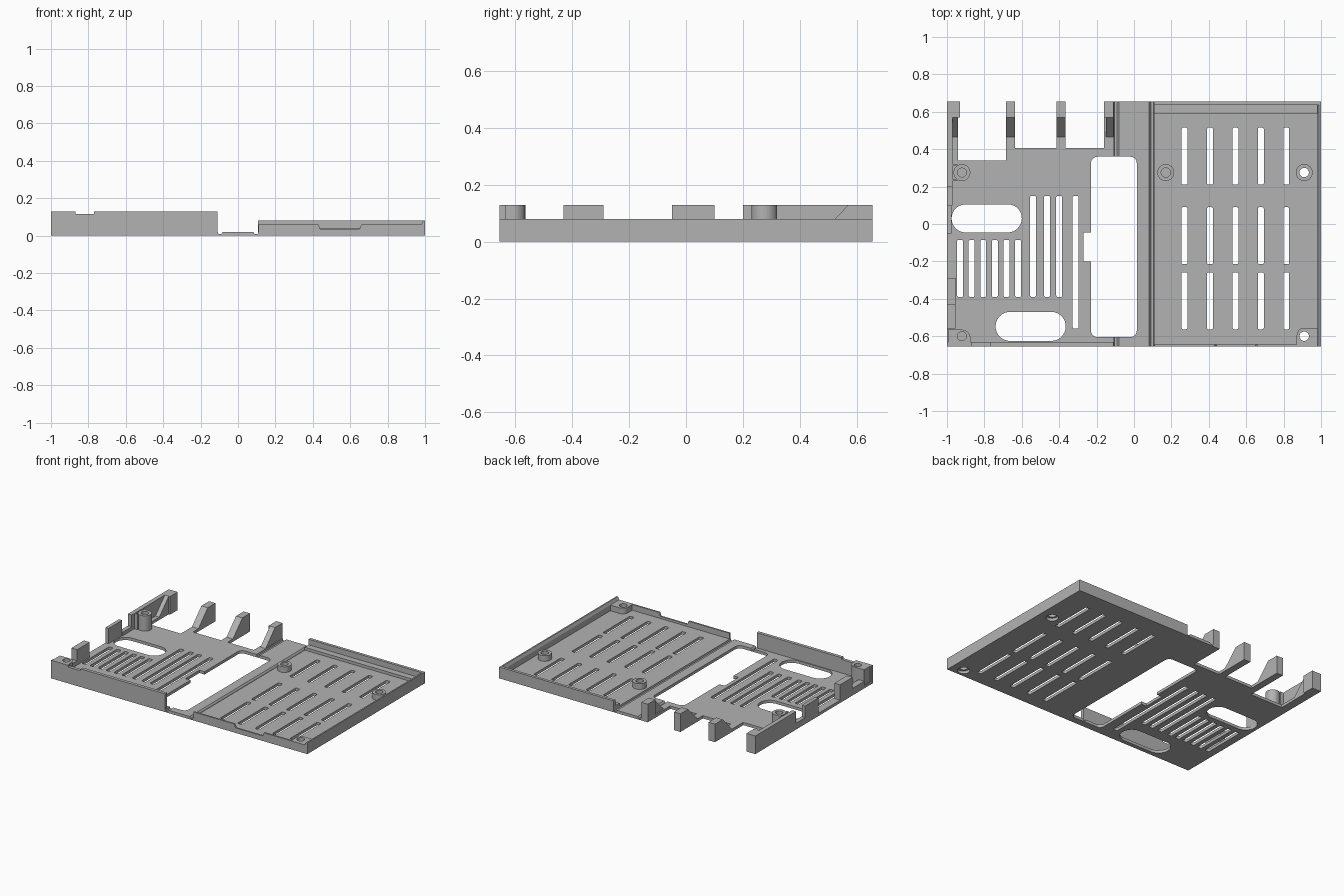
import bpy, bmesh
from math import cos, sin, pi

cube = bpy.data.objects.get("Cube")
if cube:
    bpy.data.objects.remove(cube, do_unlink=True)

grey = bpy.data.materials.new("plain grey")
grey.use_nodes = True
grey.diffuse_color = (0.45, 0.45, 0.45, 1)
grey.node_tree.nodes["Principled BSDF"].inputs["Base Color"].default_value = grey.diffuse_color

FLOOR, TOP, LID = 0.02, 0.128, 0.08


def rounded(x0, x1, y0, y1, r, n=6):
    """Outline of a rounded rectangle."""
    corners = [(x1 - r, y1 - r), (x0 + r, y1 - r), (x0 + r, y0 + r), (x1 - r, y0 + r)]
    return [(cx + r * cos((k + i / n) * pi / 2), cy + r * sin((k + i / n) * pi / 2))
            for k, (cx, cy) in enumerate(corners) for i in range(n + 1)]


def circle(x, y, r, n=32):
    return [(x + r * cos(2 * pi * i / n), y + r * sin(2 * pi * i / n)) for i in range(n)]


def plate(name, loops, z0, z1):
    """Flat plate from an outline followed by its holes."""
    curve = bpy.data.curves.new(name, 'CURVE')
    curve.dimensions, curve.fill_mode = '2D', 'BOTH'
    curve.extrude = (z1 - z0) / 2
    for loop in loops:
        s = curve.splines.new('POLY')
        s.points.add(len(loop) - 1)
        for p, (x, y) in zip(s.points, loop):
            p.co = (x, y, 0, 1)
        s.use_cyclic_u = True
    temp = bpy.data.objects.new(name + " curve", curve)
    bpy.context.collection.objects.link(temp)
    mesh = bpy.data.meshes.new_from_object(temp.evaluated_get(bpy.context.evaluated_depsgraph_get()))
    bpy.data.objects.remove(temp, do_unlink=True)
    bm = bmesh.new()
    bm.from_mesh(mesh)
    bmesh.ops.remove_doubles(bm, verts=bm.verts, dist=1e-5)
    bmesh.ops.translate(bm, verts=bm.verts, vec=(0, 0, (z0 + z1) / 2))
    return finish(name, bm, mesh)


def finish(name, bm, mesh=None):
    mesh = mesh or bpy.data.meshes.new(name)
    bmesh.ops.recalc_face_normals(bm, faces=bm.faces)
    for f in bm.faces:
        f.smooth = False
    bm.to_mesh(mesh)
    bm.free()
    mesh.materials.clear()
    mesh.materials.append(grey)
    obj = bpy.data.objects.new(name, mesh)
    bpy.context.collection.objects.link(obj)
    return obj


def prism(name, axis, profile, a, b):
    """Extrude a profile of (y, z) along x, or of (x, z) along y."""
    bm = bmesh.new()
    place = (lambda u, v, t: (t, u, v)) if axis == 'x' else (lambda u, v, t: (u, t, v))
    ends = [[bm.verts.new(place(u, v, t)) for u, v in profile] for t in (a, b)]
    for ring in ends:
        bm.faces.new(ring)
    n = len(profile)
    for i in range(n):
        j = (i + 1) % n
        bm.faces.new((ends[0][i], ends[0][j], ends[1][j], ends[1][i]))
    return finish(name, bm)


def box(name, x0, x1, y0, y1, z0, z1):
    return prism(name, 'x', [(y0, z0), (y1, z0), (y1, z1), (y0, z1)], x0, x1)


# Floor outline with the gaps between the rear fingers
outline = [(-1, -0.655), (1, -0.655), (1, 0.655), (-0.16, 0.655), (-0.16, 0.405),
           (-0.365, 0.405), (-0.365, 0.655), (-0.415, 0.655), (-0.415, 0.405),
           (-0.635, 0.405), (-0.635, 0.655), (-0.685, 0.655), (-0.685, 0.34),
           (-0.94, 0.34), (-0.94, 0.655), (-1, 0.655)]


def slot(x, y0, y1):
    return rounded(x - 0.016, x + 0.016, y0, y1, 0.008, 3)


# Ventilation slots, oval openings and screw holes
holes = [slot(-0.93 + 0.062 * i, -0.39, -0.085) for i in range(6)]
holes += [slot(x, -0.39, 0.15) for x in (-0.54, -0.465, -0.4)]
holes += [slot(-0.312, -0.56, 0.15)]
holes += [slot(0.27 + 0.136 * i, y, y + 0.305) for i in range(5) for y in (-0.563, -0.215, 0.21)]
holes += [rounded(-0.975, -0.6, -0.045, 0.105, 0.0745, 10),
          rounded(-0.74, -0.365, -0.625, -0.47, 0.077, 10)]
holes += [circle(0.91, y, 0.04) for y in (0.275, -0.6)]

# Large window with a side notch
window = rounded(-0.23, 0.015, -0.605, 0.36, 0.035)
notch = [(-0.23, -0.045), (-0.27, -0.045), (-0.27, -0.2), (-0.23, -0.2)]
holes.append(window[:14] + notch + window[14:])

floor = plate("floor", [outline] + holes, 0, FLOOR)

# Two folding grooves of the hinge
for side in (-1, 1):
    groove = prism("hinge_groove_cutter", 'y',
                   [(side * 0.074, 0.03), (side * 0.09, 0.008), (side * 0.105, 0.008),
                    (side * 0.11, 0.03)], -0.7, 0.7)
    groove.hide_render = True
    groove.hide_viewport = True
    cut = floor.modifiers.new("groove", 'BOOLEAN')
    cut.operation, cut.solver, cut.object = 'DIFFERENCE', 'EXACT', groove

# Base front wall with a shallow dip in its top
prism("base_front_wall", 'y',
      [(-1, 0), (-0.11, 0), (-0.11, TOP), (-0.77, TOP), (-0.77, 0.115),
       (-0.87, 0.115), (-0.87, TOP), (-1, TOP)], -0.655, -0.632)

# Base side wall pieces around the connector openings
box("side_wall_rear", -1, -0.97, 0.2, 0.655, 0, TOP)
box("side_wall_middle", -1, -0.975, -0.05, 0.1, 0, TOP)
box("side_wall_front", -1, -0.955, -0.43, -0.29, 0, TOP)
box("side_wall_step", -1, -0.955, -0.56, -0.43, 0, 0.05)
box("side_wall_sill", -1, -0.97, 0.1, 0.2, 0, 0.045)

# Base screw posts, joined to the walls
plate("rear_post", [circle(-0.92, 0.275, 0.045), circle(-0.92, 0.275, 0.024)], FLOOR, TOP)
for y in (0.23, 0.31):
    box("rear_post_rib", -0.98, -0.945, y, y + 0.01, FLOOR, TOP)
plate("front_post", [[(-0.995, -0.65), (-0.875, -0.65), (-0.875, -0.6)]
                     + [(-0.92 + 0.045 * cos(i * pi / 16), -0.61 + 0.045 * sin(i * pi / 16)) for i in range(1, 9)]
                     + [(-0.995, -0.565)], circle(-0.92, -0.6, 0.024)], FLOOR, TOP)

# Rear fingers with sloped braces
for x0, x1 in ((-0.97, -0.94), (-0.685, -0.635), (-0.415, -0.365), (-0.15, -0.11)):
    prism("rear_finger", 'x',
          [(0.465, 0), (0.655, 0), (0.655, TOP), (0.57, TOP), (0.465, FLOOR)], x0, x1)
box("finger_pad_outer", -0.97, -0.93, 0.57, 0.655, 0, TOP)
box("finger_pad_inner", -0.16, -0.11, 0.57, 0.655, 0, TOP)

# Lid walls: low front wall with a latch recess, tall side and rear walls
prism("lid_front_wall", 'y',
      [(0.11, 0), (1, 0), (1, 0.06), (0.66, 0.06), (0.65, 0.035),
       (0.44, 0.035), (0.43, 0.06), (0.11, 0.06)], -0.655, -0.643)
prism("lid_side_wall", 'y', [(0.98, 0), (1, 0), (1, LID), (0.99, LID), (0.98, 0.06)],
      -0.655, 0.655)
box("lid_rear_wall", 0.107, 1, 0.635, 0.655, 0, LID)
box("lid_rear_ledge", 0.107, 0.99, 0.59, 0.635, FLOOR, 0.04)

# Lid screw bosses
for x in (0.17, 0.91):
    plate("lid_boss", [circle(x, 0.275, 0.045), circle(x, 0.275, 0.025)], FLOOR, 0.06)
plate("lid_corner_boss", [[(0.87, -0.65), (0.99, -0.65), (0.99, -0.555), (0.91, -0.555)]
                          + [(0.91 - 0.04 * sin(i * pi / 16), -0.595 + 0.04 * cos(i * pi / 16)) for i in range(1, 9)],
                          circle(0.91, -0.6, 0.025)], FLOOR, 0.06)
